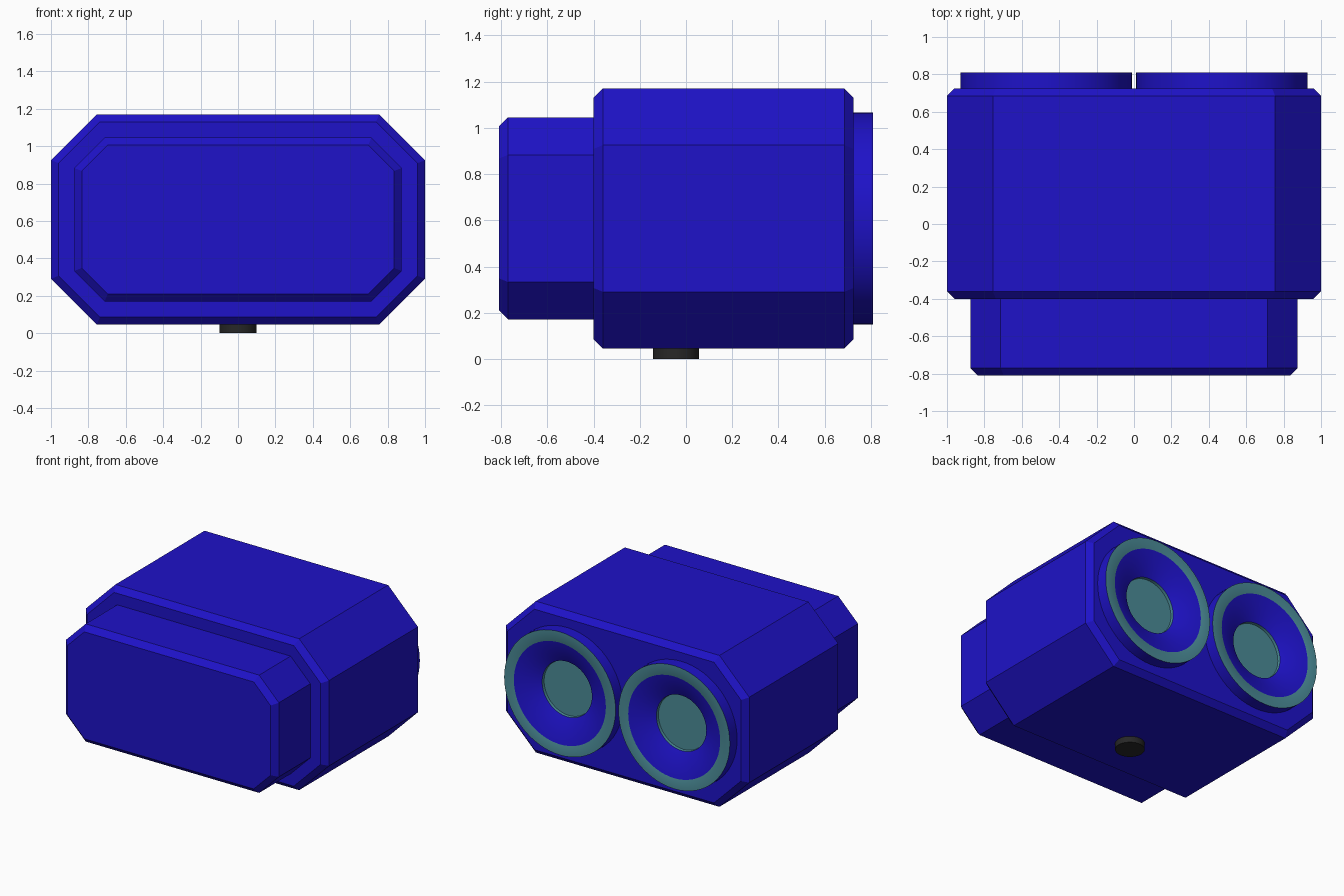
import bpy, bmesh, math

if "Cube" in bpy.data.objects:
    bpy.data.objects.remove(bpy.data.objects["Cube"])

ZC = 0.608  # height of the shared centre line


def material(name, color):
    m = bpy.data.materials.new(name)
    m.diffuse_color = (*color, 1)
    m.use_nodes = True
    m.node_tree.nodes["Principled BSDF"].inputs["Base Color"].default_value = m.diffuse_color
    return m


BLUE = material("blue", (0.013, 0.006, 0.58))
TEAL = material("teal", (0.07, 0.26, 0.31))
DARK = material("dark", (0.02, 0.02, 0.02))


def finish(name, bm, mats):
    bmesh.ops.recalc_face_normals(bm, faces=bm.faces)
    me = bpy.data.meshes.new(name)
    bm.to_mesh(me)
    bm.free()
    for m in mats:
        me.materials.append(m)
    ob = bpy.data.objects.new(name, me)
    bpy.context.collection.objects.link(ob)
    return ob


def octagon(w, h, c, inset):
    w, h, c = w - inset, h - inset, c - inset * (2 - math.sqrt(2))
    q = [(w, h - c), (w - c, h)]
    top = q + [(-x, z) for x, z in reversed(q)]
    return top + [(-x, -z) for x, z in top]


def chamfered_block(name, w, h, c, sections):
    """Loft an octagon along y; sections are (y, inset)."""
    bm = bmesh.new()
    rings = [[bm.verts.new((x, y, ZC + z)) for x, z in octagon(w, h, c, d)]
             for y, d in sections]
    for a, b in zip(rings, rings[1:]):
        for i in range(8):
            j = (i + 1) % 8
            bm.faces.new((a[i], a[j], b[j], b[i]))
    bm.faces.new(rings[0])
    bm.faces.new(rings[-1])
    return finish(name, bm, [BLUE])


def lathe(name, cx, profile, mat_ids, mats, n=64):
    """Spin (radius, y) points about an axis along y; first and last rings are capped."""
    bm = bmesh.new()
    rings = [[bm.verts.new((cx + r * math.cos(math.tau * i / n), y,
                            ZC + r * math.sin(math.tau * i / n))) for i in range(n)]
             for r, y in profile]
    for a, b, mi in zip(rings, rings[1:], mat_ids):
        for i in range(n):
            j = (i + 1) % n
            bm.faces.new((a[i], a[j], b[j], b[i])).material_index = mi
    bm.faces.new(rings[0])
    bm.faces.new(rings[-1]).material_index = mat_ids[-1]
    return finish(name, bm, mats)


def smooth(ob):
    bpy.ops.object.select_all(action='DESELECT')
    ob.select_set(True)
    bpy.context.view_layer.objects.active = ob
    bpy.ops.object.shade_smooth_by_angle(angle=math.radians(30))


# Main housing and the narrower front block
body = chamfered_block("main_body", 1.0, 0.5625, 0.245,
                       [(-0.40, 0.04), (-0.36, 0), (0.685, 0), (0.725, 0.04)])
chamfered_block("front_block", 0.875, 0.4375, 0.162,
                [(-0.81, 0.04), (-0.77, 0), (-0.395, 0)])

# Eyepieces: blue cup, teal rim, blue cone and sunken teal lens
for side, cx in (("left", -0.47), ("right", 0.47)):
    cup = lathe(side + "_eyepiece", cx,
                [(0.458, 0.70), (0.458, 0.81), (0.378, 0.81), (0.205, 0.726), (0.203, 0.705)],
                [0, 1, 0, 1], [BLUE, TEAL])
    smooth(cup)
    # Pocket in the housing so the lens can sit below its rear face
    cutter = lathe(side + "_lens_cutter", cx, [(0.208, 0.69), (0.208, 0.80)], [0], [BLUE])
    cutter.hide_render = True
    cutter.hide_viewport = True
    mod = body.modifiers.new(side + "_pocket", 'BOOLEAN')
    mod.operation = 'DIFFERENCE'
    mod.solver = 'EXACT'
    mod.object = cutter

# Tripod socket underneath
bpy.ops.mesh.primitive_cylinder_add(vertices=32, radius=0.10, depth=0.06,
                                    location=(0, -0.043, 0.03))
foot = bpy.context.object
foot.name = "mount_socket"
foot.data.materials.append(DARK)
smooth(foot)
